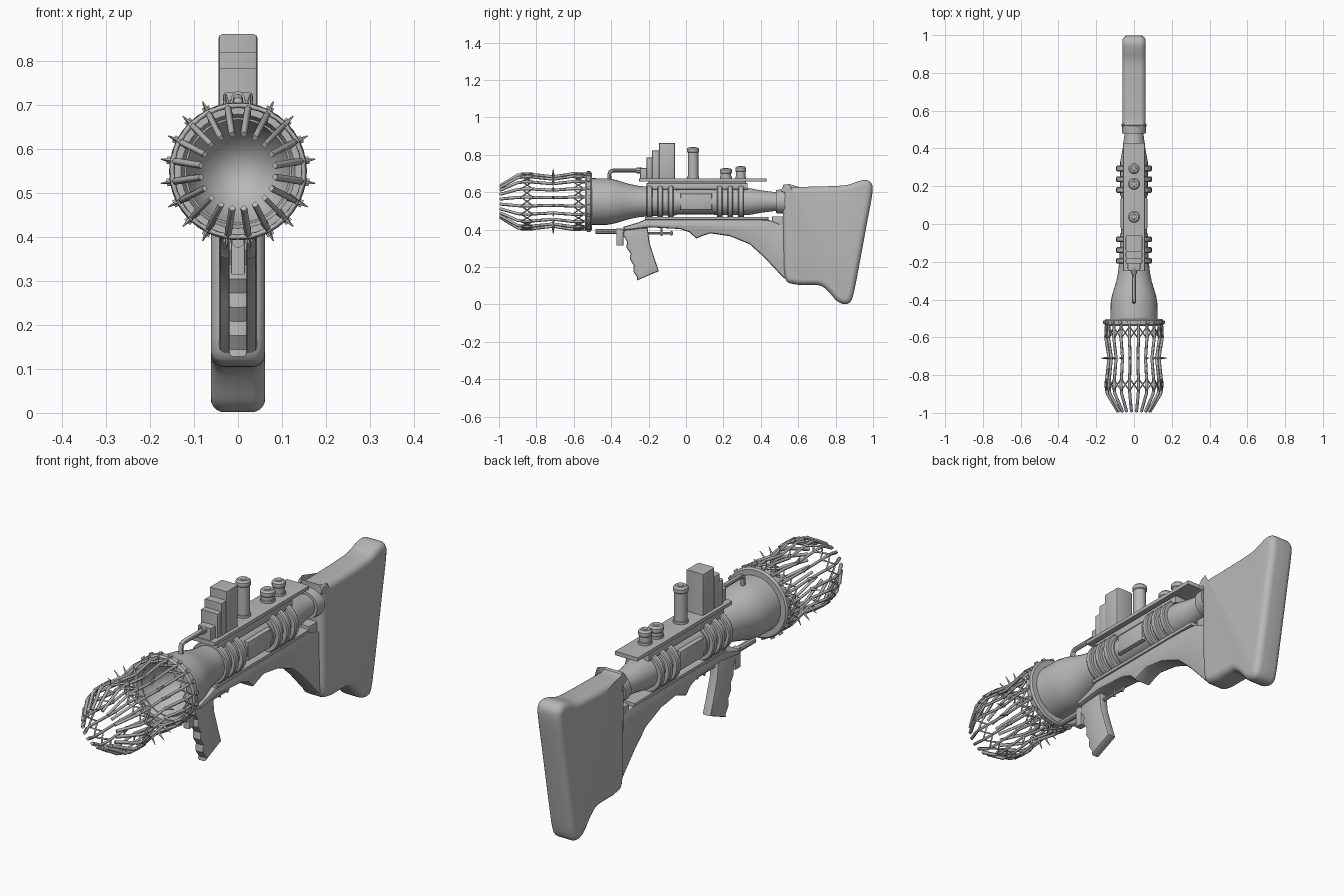
import bpy, bmesh, math
from mathutils import Vector

if "Cube" in bpy.data.objects:
    bpy.data.objects.remove(bpy.data.objects["Cube"], do_unlink=True)

AXIS = 0.55   # height of the barrel axis
grey = bpy.data.materials.new("plain_grey")
grey.use_nodes = True
grey.diffuse_color = (0.48, 0.48, 0.48, 1)
grey.node_tree.nodes["Principled BSDF"].inputs["Base Color"].default_value = (0.48, 0.48, 0.48, 1)


def finish(name, mesh, smooth=True):
    mesh.materials.clear()
    mesh.materials.append(grey)
    ob = bpy.data.objects.new(name, mesh)
    bpy.context.collection.objects.link(ob)
    if smooth:
        bpy.ops.object.select_all(action='DESELECT')
        ob.select_set(True)
        bpy.context.view_layer.objects.active = ob
        bpy.ops.object.shade_smooth_by_angle(angle=math.radians(35))
    return ob


def from_bm(name, bm, smooth=True):
    bmesh.ops.remove_doubles(bm, verts=bm.verts, dist=1e-5)
    bmesh.ops.recalc_face_normals(bm, faces=bm.faces)
    mesh = bpy.data.meshes.new(name)
    bm.to_mesh(mesh)
    bm.free()
    return finish(name, mesh, smooth)


def bridge(bm, loops, closed=False):
    n = len(loops[0])
    pairs = list(zip(loops, loops[1:])) + ([(loops[-1], loops[0])] if closed else [])
    for a, b in pairs:
        for i in range(n):
            bm.faces.new((a[i], a[(i + 1) % n], b[(i + 1) % n], b[i]))


def lathe(name, profile, upright_at=None, seg=32, closed=False):
    """Spin (position, radius) pairs round the barrel axis, or round a vertical at y."""
    bm = bmesh.new()
    loops = []
    for p, r in profile:
        ring = []
        for k in range(seg):
            a = math.tau * k / seg
            u, v = r * math.cos(a), r * math.sin(a)
            ring.append(bm.verts.new((u, p, AXIS + v) if upright_at is None
                                     else (u, upright_at + v, p)))
        loops.append(ring)
    bridge(bm, loops, closed)
    return from_bm(name, bm)


def slab(name, pts, half, rnd=0.0, rounded=False):
    """Side profile of (y, z) points given width, with a rounded rim."""
    pts = [Vector(p) for p in pts]
    n = len(pts)
    if rounded:   # smooth the outline through its points
        fine = []
        for i in range(n):
            a, b, c, d = (pts[(i + j) % n] for j in (-1, 0, 1, 2))
            for t in (0, 0.25, 0.5, 0.75):
                fine.append(0.5 * (2 * b + (c - a) * t + (2 * a - 5 * b + 4 * c - d) * t ** 2
                                   + (3 * b - a - 3 * c + d) * t ** 3))
        pts, n = fine, len(fine)
    area = sum(pts[i].cross(pts[(i + 1) % n]) for i in range(n))
    sign = 1 if area > 0 else -1
    inward = []
    for i in range(n):
        e1 = (pts[i] - pts[i - 1]).normalized()
        e2 = (pts[(i + 1) % n] - pts[i]).normalized()
        n1, n2 = Vector((-e1.y, e1.x)), Vector((-e2.y, e2.x))
        inward.append(sign * (n1 + n2) / max(1 + n1.dot(n2), 0.6))
    steps = 5 if rnd > 0.015 else 2
    side = [(half, 0)] if not rnd else [
        (half - rnd * (1 - math.sin(a)), rnd * (1 - math.cos(a)))
        for a in (math.pi / 2 * s / steps for s in range(steps + 1))]
    layers = [(-x, o) for x, o in reversed(side)] + side
    bm = bmesh.new()
    loops = [[bm.verts.new((x, *(p + q * o))) for p, q in zip(pts, inward)] for x, o in layers]
    bridge(bm, loops)
    bm.faces.new(loops[0])
    bm.faces.new(loops[-1])
    return from_bm(name, bm)


def block(name, y0, y1, z0, z1, half, rnd=0.004):
    return slab(name, [(y0, z0), (y1, z0), (y1, z1), (y0, z1)], half, rnd)


def wires(name, paths, depth, cyclic=False, res=0, taper=None):
    """Rods that follow the given paths."""
    cu = bpy.data.curves.new(name, 'CURVE')
    cu.dimensions = '3D'
    cu.bevel_depth, cu.bevel_resolution, cu.use_fill_caps = depth, res, True
    for path in paths:
        sp = cu.splines.new('POLY')
        sp.points.add(len(path) - 1)
        sp.use_cyclic_u = cyclic
        for i, (pt, co) in enumerate(zip(sp.points, path)):
            pt.co = (*co, 1)
            pt.radius = taper[i] if taper else 1
    tmp = bpy.data.objects.new(name + "_path", cu)
    bpy.context.collection.objects.link(tmp)
    deps = bpy.context.evaluated_depsgraph_get()
    mesh = bpy.data.meshes.new_from_object(tmp.evaluated_get(deps))
    bpy.data.objects.remove(tmp, do_unlink=True)
    return finish(name, mesh, res > 0)


def polar(y, r, a):
    return (r * math.cos(a), y, AXIS + r * math.sin(a))


# Muzzle cage: bent bars, diamond bands and spikes
BARS = 20
angles = [math.tau * (k + 0.5) / BARS for k in range(BARS)]
bar = [(-0.51, 0.147), (-0.6, 0.152), (-0.71, 0.134), (-0.85, 0.15), (-0.9, 0.143), (-0.994, 0.085)]
wires("cage_bars", [[polar(y, r, a) for y, r in bar] for a in angles], 0.008)
wires("cage_spikes", [[polar(-0.71, 0.13, a), polar(-0.71, 0.178, a)] for a in angles],
      0.009, taper=(1, 0.15))
half_step = math.pi / BARS
zigzags = []
for mid in (-0.575, -0.85):
    for d in (-0.032, 0.032):
        zigzags.append([p for a in angles
                        for p in (polar(mid + d, 0.15, a), polar(mid, 0.15, a + half_step))])
wires("cage_diamonds", zigzags, 0.006, cyclic=True)
lathe("cage_flange", [(-0.54, 0.13), (-0.54, 0.15), (-0.532, 0.157), (-0.51, 0.157),
                      (-0.502, 0.15), (-0.502, 0.115)], seg=40, closed=True)
wires("flange_studs", [[polar(-0.52, 0.15, a), polar(-0.52, 0.164, a)] for a in angles], 0.01, res=1)

# Barrel with flared mouth and hollow front
lathe("barrel", [(-0.38, 0), (-0.40, 0.05), (-0.45, 0.095), (-0.52, 0.118), (-0.52, 0.125),
                 (-0.42, 0.124), (-0.38, 0.117), (-0.34, 0.105), (-0.3, 0.093), (-0.26, 0.085),
                 (-0.2, 0.078), (-0.05, 0.073), (-0.05, 0.068), (0.15, 0.068), (0.15, 0.073),
                 (0.33, 0.073), (0.4, 0.06), (0.48, 0.05), (0.55, 0.048), (0.55, 0)])
lathe("rear_collar", [(0.48, 0.04), (0.48, 0.062), (0.53, 0.066), (0.53, 0.04)], closed=True)
for start in (-0.195, 0.18):
    for i in range(3):
        y = start + i * 0.057
        lathe("barrel_band", [(y - 0.015, 0.066), (y - 0.015, 0.09), (y - 0.01, 0.094),
                              (y + 0.01, 0.094), (y + 0.015, 0.09), (y + 0.015, 0.066)], closed=True)
block("side_panel", -0.03, 0.14, 0.505, 0.595, 0.072, 0.012)

# Top rail
block("top_rail", -0.25, 0.43, 0.656, 0.674, 0.058)
block("under_rail", -0.21, 0.33, 0.615, 0.648, 0.045)
block("rail_joiner", -0.2, 0.32, 0.64, 0.66, 0.03)

# Stepped box and feed pipe
for y0, y1, top, half in ((-0.245, -0.2, 0.73, 0.034), (-0.21, -0.18, 0.785, 0.044),
                          (-0.182, -0.142, 0.822, 0.044), (-0.145, -0.06, 0.862, 0.044)):
    block("stepped_box", y0, y1, 0.67, top, half, 0.008)
wires("feed_pipe", [[(0, -0.41, 0.65), (0, -0.41, 0.695), (0, -0.405, 0.71), (0, -0.39, 0.716),
                     (0, -0.23, 0.716)]], 0.011, res=3)
wires("pipe_collar", [[(0, -0.265, 0.716), (0, -0.235, 0.716)]], 0.016, res=3)

# Canisters on the rail
for y, top, r in ((0.038, 0.842, 0.028), (0.213, 0.73, 0.028), (0.293, 0.74, 0.025)):
    lathe("canister", [(0.67, 0), (0.67, r + 0.004), (0.685, r + 0.004), (0.685, r),
                       (top - 0.03, r), (top - 0.026, r + 0.004), (top - 0.01, r + 0.004),
                       (top - 0.002, r - 0.004), (top - 0.002, r * 0.5), (top, r * 0.45),
                       (top, 0)], upright_at=y, seg=20)

# Shoulder stock
slab("butt_stock", [(0.52, 0.615), (0.54, 0.627), (0.7, 0.63), (0.85, 0.637), (0.91, 0.655),
                    (0.955, 0.666), (0.988, 0.652), (0.997, 0.6), (0.965, 0.42), (0.915, 0.15),
                    (0.893, 0.045), (0.875, 0.01), (0.845, 0.002), (0.805, 0.02), (0.765, 0.065),
                    (0.72, 0.1), (0.65, 0.105), (0.58, 0.108), (0.53, 0.14), (0.52, 0.3)],
     0.062, 0.03, rounded=True)
slab("fore_stock", [(0.58, 0.11), (0.52, 0.143), (0.42, 0.25), (0.34, 0.322), (0.235, 0.365),
                    (0.13, 0.38), (0.085, 0.365), (0.055, 0.352), (0.02, 0.385), (-0.03, 0.403),
                    (-0.19, 0.412), (-0.33, 0.395), (-0.335, 0.415), (-0.25, 0.44),
                    (-0.2, 0.462), (0.3, 0.462), (0.45, 0.45), (0.5, 0.43), (0.56, 0.43)],
     0.043, 0.012)
block("lower_rail", -0.22, 0.44, 0.452, 0.468, 0.05)
block("stock_bridge", 0.46, 0.56, 0.4, 0.47, 0.035)

# Pistol grip with finger bumps down its front
top, bottom, bumps = Vector((-0.335, 0.385)), Vector((-0.262, 0.128)), 16
front = []
for i in range(bumps + 1):
    t = i / bumps
    p = top.lerp(bottom, t)
    front.append((p.x - 0.006 * math.sin(t * math.tau * 4), p.y))
slab("pistol_grip", front + [(-0.145, 0.178), (-0.165, 0.235), (-0.195, 0.33), (-0.205, 0.41),
                             (-0.32, 0.41)], 0.022, 0.01)

# Trigger rods and front catch
wires("front_rod", [[(0, -0.485, 0.39), (0, -0.3, 0.39)]], 0.014, res=3)
block("front_catch", -0.372, -0.335, 0.315, 0.405, 0.016)
wires("trigger_rod", [[(0, -0.22, 0.38), (0, -0.07, 0.38)]], 0.007, res=2)
wires("trigger_pin", [[(0, -0.13, 0.365), (0, -0.13, 0.412)]], 0.005, res=2)
wires("trigger_tip", [[(0, -0.078, 0.368), (0, -0.078, 0.392)]], 0.006, res=2)
